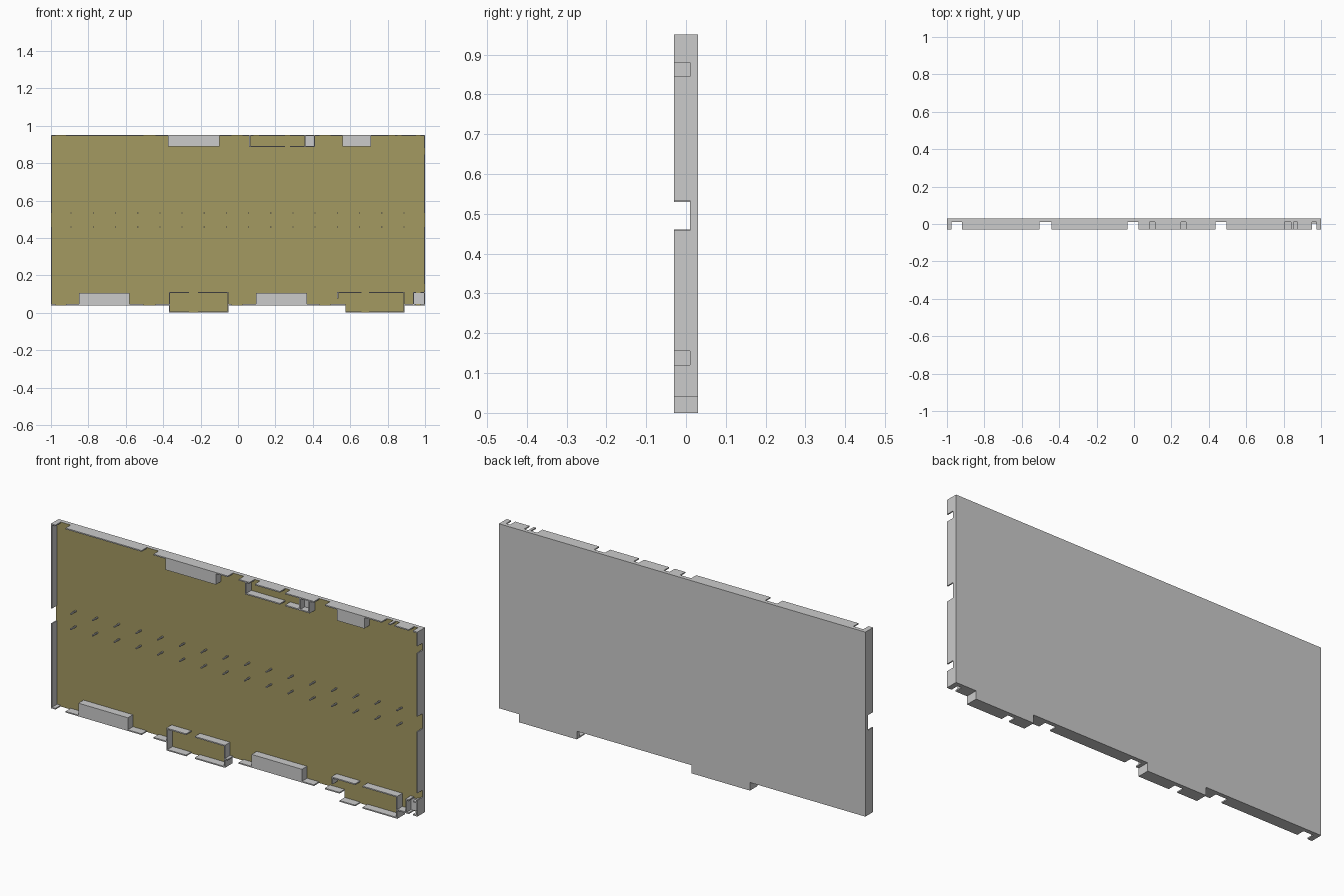
import bpy, bmesh

if "Cube" in bpy.data.objects:
    bpy.data.objects.remove(bpy.data.objects["Cube"])

T = 0.006                      # wall thickness
FRONT, FLOOR, BACK = -0.03, 0.01, 0.03

olive = bpy.data.materials.new("olive")
olive.diffuse_color = (0.37, 0.32, 0.12, 1)
olive.use_nodes = True
olive.node_tree.nodes["Principled BSDF"].inputs["Base Color"].default_value = olive.diffuse_color


def finish(name, bm, mat=None):
    me = bpy.data.meshes.new(name)
    bm.to_mesh(me)
    bm.free()
    ob = bpy.data.objects.new(name, me)
    bpy.context.collection.objects.link(ob)
    if mat:
        me.materials.append(mat)
    return ob


def add_box(bm, x0, x1, z0, z1, y0=FRONT, y1=FLOOR):
    v = bmesh.ops.create_cube(bm, size=1)["verts"]
    for p in v:
        p.co = (x1 if p.co.x > 0 else x0, y1 if p.co.y > 0 else y0, z1 if p.co.z > 0 else z0)


def boxes(name, items):
    bm = bmesh.new()
    for it in items:
        add_box(bm, *it)
    return finish(name, bm)


def runs(a, b, gaps):
    """Split the span a..b into pieces between the gaps."""
    out = []
    for g0, g1 in sorted(gaps):
        if g1 <= a or g0 >= b:
            continue
        if g0 > a:
            out.append((a, g0))
        a = g1
    if a < b:
        out.append((a, b))
    return out


def hwall(z, a, b, gaps=()):
    return [(p, q, z, z + T) for p, q in runs(a, b, gaps)]


def vwall(x, a, b, gaps=()):
    return [(x, x + T, p, q) for p, q in runs(a, b, gaps)]


# Back panel with two tabs along the bottom; its front cap is the olive floor
outline = [(-1, 0.04), (-0.37, 0.04), (-0.37, 0), (-0.05, 0), (-0.05, 0.04),
           (0.575, 0.04), (0.575, 0), (0.89, 0), (0.89, 0.04), (1, 0.04), (1, 0.95), (-1, 0.95)]
bm = bmesh.new()
back = [bm.verts.new((x, BACK, z)) for x, z in outline]
front = [bm.verts.new((x, FLOOR, z)) for x, z in outline]
bm.faces.new(back[::-1])
n = len(outline)
for i in range(n):
    j = (i + 1) % n
    bm.faces.new((front[i], back[i], back[j], front[j]))
finish("back_panel", bm)
bm = bmesh.new()
bm.faces.new([bm.verts.new((x, FLOOR, z)) for x, z in outline])
finish("panel_floor", bm, olive)

# Solid filler blocks on the rim
top_blocks = [(-0.375, -0.10), (0.56, 0.71)]
low_blocks = [(-0.85, -0.58), (0.095, 0.37)]
boxes("top_blocks", [(a, b, 0.89, 0.95) for a, b in top_blocks])
boxes("bottom_blocks", [(a, b, 0.04, 0.105) for a, b in low_blocks])

# Rim walls with notches
notches = [(-0.975, -0.92), (-0.505, -0.44), (-0.035, 0.025), (0.435, 0.495)]
small = [(0.083, 0.113), (0.25, 0.278), (0.805, 0.84), (0.853, 0.875), (0.953, 0.975)]
tabs = [(-0.37, -0.05), (0.575, 0.89)]
boxes("top_wall", hwall(0.95 - T, -1, 1, notches + small + top_blocks))
boxes("bottom_wall", hwall(0.04, -1, 1, notches + low_blocks + tabs + [(0.953, 0.975)]))
mid = (0.458, 0.533)
boxes("left_wall", vwall(-1, 0.04, 0.95, [mid]))
boxes("right_wall", vwall(1 - T, 0.04, 0.95, [mid, (0.12, 0.155), (0.845, 0.88)]))

# Open frames: one round each bottom tab, one under the top rim
gap1, gap2 = [(-0.262, -0.215)], [(0.66, 0.70)]
boxes("left_tab_frame", hwall(0, -0.37, -0.05, gap1) + hwall(0.105, -0.37, -0.05, gap1)
      + vwall(-0.37, 0, 0.111) + vwall(-0.05 - T, 0, 0.111))
boxes("right_tab_frame", hwall(0, 0.575, 0.89, gap2) + hwall(0.105, 0.53, 0.89, gap2)
      + vwall(0.53, 0.075, 0.111) + vwall(0.89 - T, 0, 0.111))
boxes("top_frame", hwall(0.885, 0.06, 0.412, [(0.25, 0.278)]) + vwall(0.06, 0.885, 0.95)
      + vwall(0.355, 0.885, 0.95) + vwall(0.412 - T, 0.885, 0.95))

# Small corner cell, and the grey floors of the two small cells
boxes("corner_cell", hwall(0.105, 0.935, 1, [(0.953, 0.975)]) + vwall(0.935, 0.04, 0.111))
boxes("cell_floors", [(0.361, 0.406, 0.891, 0.944, 0.004), (0.941, 0.994, 0.046, 0.105, 0.004)])

# Two rows of locating pins
P = 0.003
boxes("pins", [(x - P, x + P, z - P, z + P)
               for z in (0.458, 0.533)
               for x in (-0.892 + 0.1186 * i for i in range(16))])
